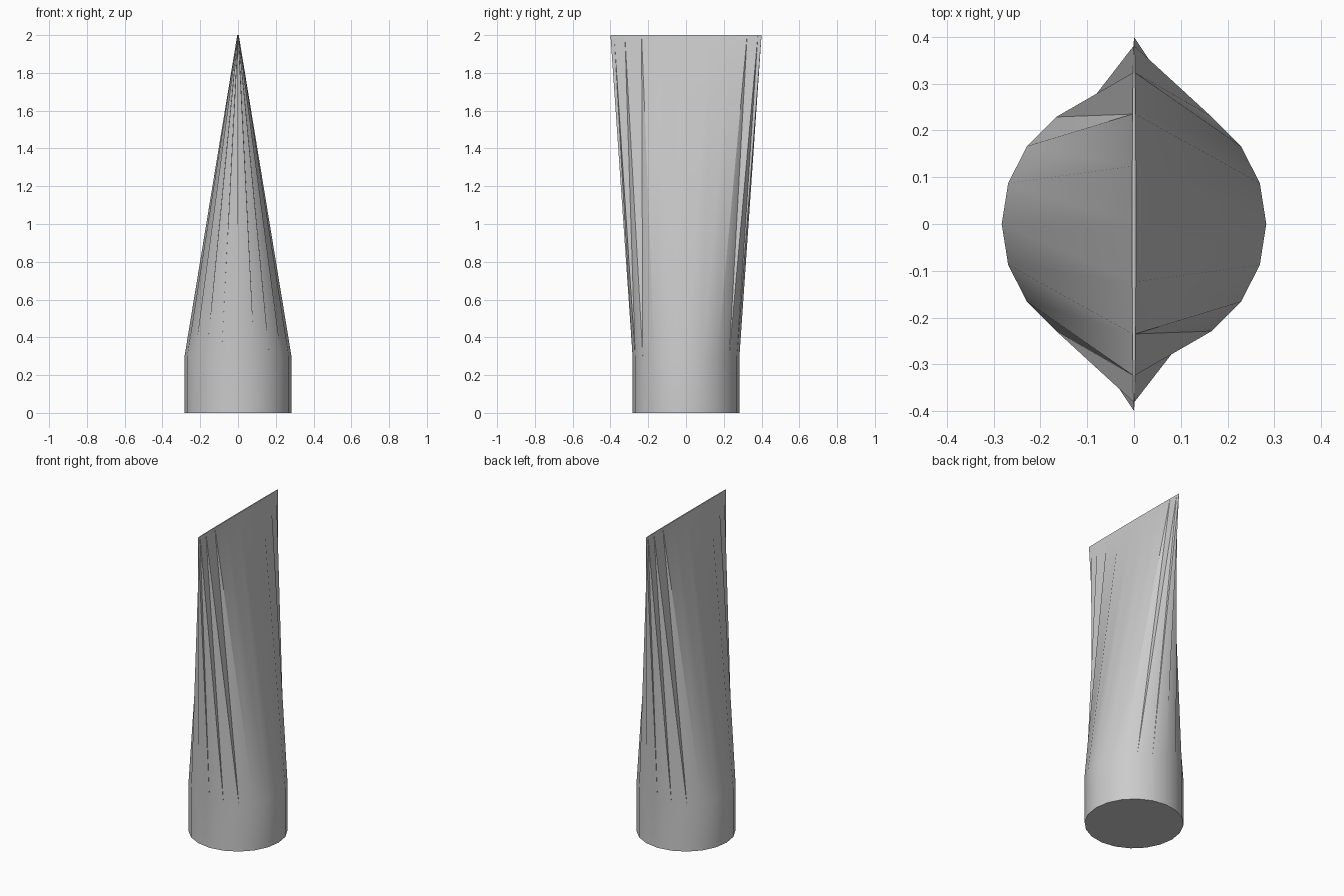
import bpy, bmesh
from math import sin, cos, tau

if "Cube" in bpy.data.objects:
    bpy.data.objects.remove(bpy.data.objects["Cube"])

SIDES = 20
bm = bmesh.new()


def ring(rx, ry, z):
    return [bm.verts.new((rx * cos(tau * i / SIDES), ry * sin(tau * i / SIDES), z))
            for i in range(SIDES)]


# round base, shoulder, and the flattened end
base = ring(0.283, 0.283, 0.0)
shoulder = ring(0.283, 0.283, 0.3)
crimp = ring(0.004, 0.4, 2.0)

for i in range(SIDES):
    j = (i + 1) % SIDES
    # straight sleeve
    bm.faces.new((base[i], base[j], shoulder[j], shoulder[i]))
    # tapering body, split along one consistent diagonal
    bm.faces.new((shoulder[i], shoulder[j], crimp[j]))
    bm.faces.new((shoulder[i], crimp[j], crimp[i]))

# end caps
bm.faces.new(base[::-1])
bm.faces.new(crimp)

mesh = bpy.data.meshes.new("crimped_tube")
bm.to_mesh(mesh)
bm.free()
tube = bpy.data.objects.new("crimped_tube", mesh)
bpy.context.collection.objects.link(tube)
bpy.context.view_layer.objects.active = tube
tube.select_set(True)
bpy.ops.object.shade_smooth_by_angle()
